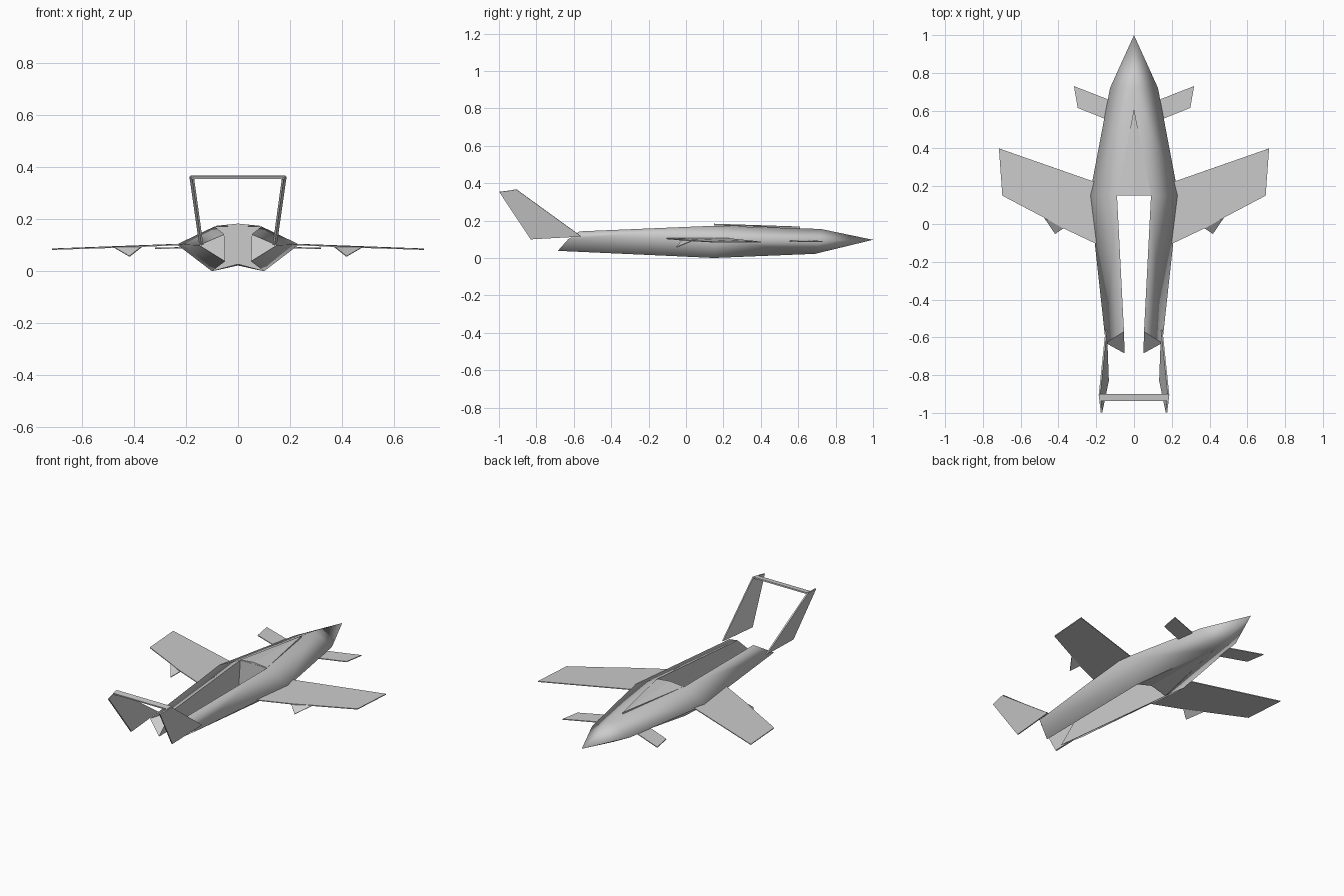
import bpy, bmesh

cube = bpy.data.objects.get("Cube")
if cube:
    bpy.data.objects.remove(cube, do_unlink=True)

grey = bpy.data.materials.new("light_grey")
grey.use_nodes = True
colour = (0.6, 0.6, 0.6, 1)
grey.diffuse_color = colour
grey.node_tree.nodes["Principled BSDF"].inputs["Base Color"].default_value = colour


def symmetric_mesh(name, points, smooth_faces, flat_faces):
    """Build the left half from named points, then mirror it across x."""
    bm = bmesh.new()
    verts = {key: bm.verts.new(co) for key, co in points.items()}
    for faces, smooth in ((smooth_faces, True), (flat_faces, False)):
        for keys in faces:
            face = bm.faces.new([verts[k] for k in keys.split()])
            face.smooth = smooth
    geom = bm.verts[:] + bm.edges[:] + bm.faces[:]
    bmesh.ops.mirror(bm, geom=geom, axis='X', merge_dist=0.0005)
    bmesh.ops.remove_doubles(bm, verts=bm.verts[:], dist=0.0005)
    bmesh.ops.recalc_face_normals(bm, faces=bm.faces[:])
    return finish(name, bm)


def finish(name, bm):
    mesh = bpy.data.meshes.new(name)
    bm.to_mesh(mesh)
    bm.free()
    mesh.materials.append(grey)
    obj = bpy.data.objects.new(name, mesh)
    bpy.context.collection.objects.link(obj)
    return obj


def plate(name, outline, thickness, mirrored=True):
    """A thin panel from its outline, with a twin on the other side."""
    bm = bmesh.new()
    bm.faces.new([bm.verts.new(p) for p in outline])
    obj = finish(name, bm)
    solid = obj.modifiers.new("thickness", 'SOLIDIFY')
    solid.thickness = thickness
    solid.offset = 0
    if mirrored:
        obj.modifiers.new("mirror", 'MIRROR')
    return obj


# Fuselage: pointed nose, wide middle, two tail booms with an open slot between
hull = {
    "nose": (0, 1, 0.097),
    "top1": (0, 0.72, 0.155), "side1": (0.127, 0.72, 0.093), "low1": (0, 0.69, 0.022),
    "top2": (0.09, 0.15, 0.172), "side2": (0.235, 0.15, 0.103), "low2": (0.1, 0.15, 0),
    "top3": (0.053, -0.57, 0.142), "side3": (0.15, -0.63, 0.1), "low3": (0.05, -0.685, 0.038),
    "roof": (0, 0.15, 0.172), "keel": (0, 0.15, 0.027),
}
symmetric_mesh(
    "fuselage", hull,
    ["nose side1 top1", "top1 side1 side2 top2", "top2 side2 side3 top3",
     "nose low1 side1", "low1 low2 side2 side1", "low2 low3 side3 side2",
     "top1 top2 roof"],
    ["low1 keel low2", "top2 top3 low3 low2", "roof top2 low2 keel",
     "top3 side3 low3"])

# Canopy: a shallow ridge on the forward deck
canopy = {
    "tip": (0, 0.61, 0.168), "ridge": (0, 0.15, 0.183),
    "edge": (0.09, 0.15, 0.174), "foot": (0, 0.61, 0.158), "base": (0, 0.15, 0.172),
}
symmetric_mesh("canopy", canopy, [],
               ["tip edge ridge", "tip foot edge", "ridge edge base"])

# Wings and foreplanes
plate("wing", [(0.2, 0.22, 0.104), (0.715, 0.4, 0.085), (0.697, 0.15, 0.085),
               (0.475, 0.033, 0.092), (0.39, -0.015, 0.095), (0.19, -0.11, 0.104)], 0.005)
plate("wing_flap", [(0.37, -0.02, 0.094), (0.475, 0.033, 0.091),
                    (0.417, -0.052, 0.057)], 0.004)
plate("foreplane", [(0.1, 0.645, 0.093), (0.318, 0.73, 0.088),
                    (0.298, 0.615, 0.088), (0.1, 0.535, 0.093)], 0.005)

# Raked tail fins joined by a narrow crossbar
plate("tail_fin", [(0.147, -0.56, 0.115), (0.137, -0.83, 0.1),
                   (0.172, -0.998, 0.353), (0.183, -0.905, 0.365)], 0.008)
plate("tail_crossbar", [(-0.182, -0.9, 0.363), (0.182, -0.9, 0.363),
                        (0.18, -0.937, 0.359), (-0.18, -0.937, 0.359)], 0.008, False)
